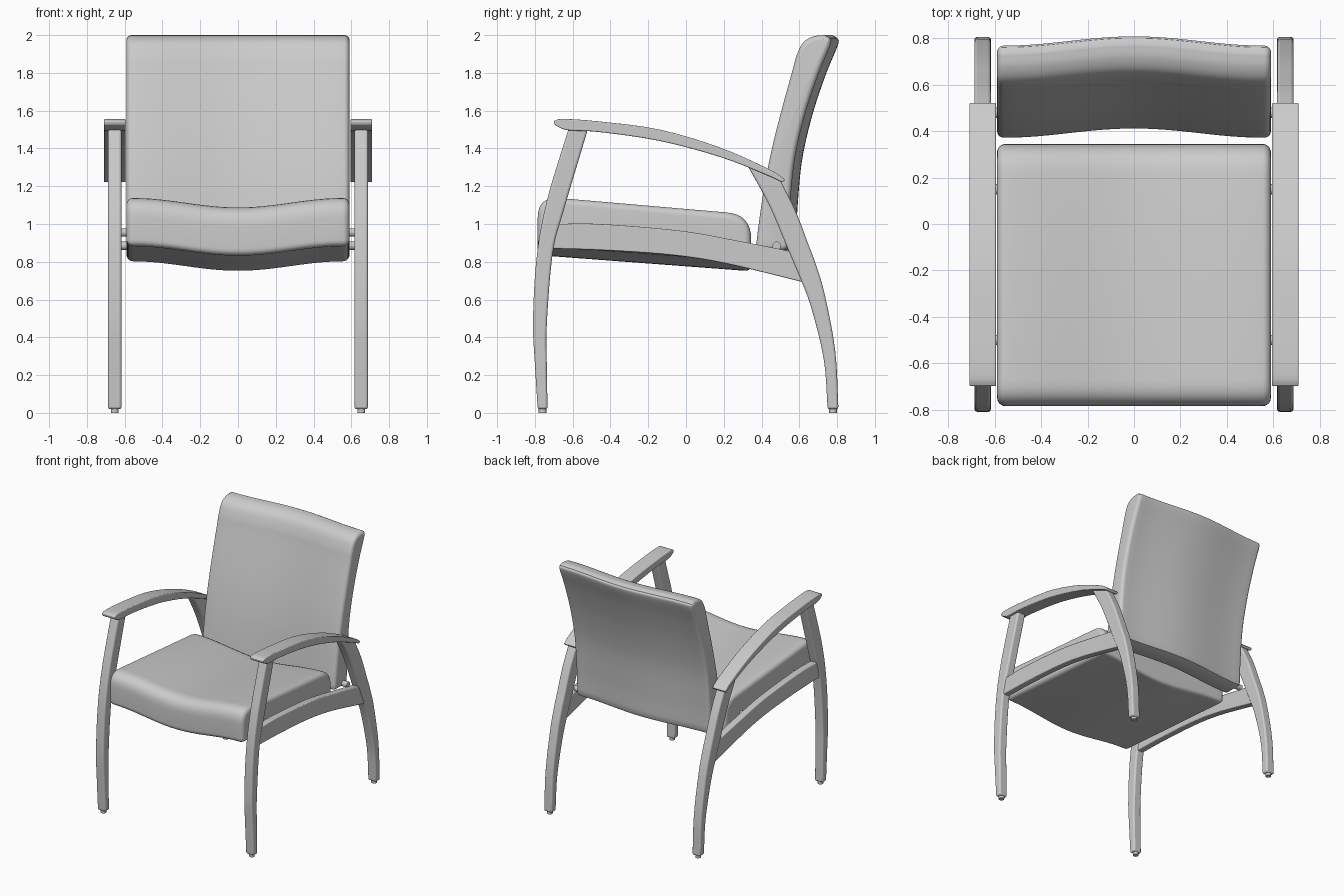
import bpy, bmesh, math
from mathutils import Vector

if "Cube" in bpy.data.objects:
    bpy.data.objects.remove(bpy.data.objects["Cube"])


def spline(pts, n=6):
    """Smooth curve through points (Catmull-Rom)."""
    p = [Vector(q) for q in pts]
    p = [2 * p[0] - p[1]] + p + [2 * p[-1] - p[-2]]
    out = []
    for i in range(1, len(p) - 2):
        a, b, c, d = p[i - 1:i + 3]
        for k in range(n):
            t = k / n
            out.append(0.5 * (2 * b + (c - a) * t + (2 * a - 5 * b + 4 * c - d) * t * t
                              + (3 * b - a - 3 * c + d) * t ** 3))
    return out + [p[-2]]


def round_corner(prev, p, nxt, r, n=8):
    """Quadratic fillet at corner p."""
    prev, p, nxt = Vector(prev), Vector(p), Vector(nxt)
    a = p + (prev - p).normalized() * r
    b = p + (nxt - p).normalized() * r
    return [a * (1 - t) ** 2 + p * (1.17 * t * (1 - t) * 2 - 0.17 * 2 * t * (1 - t)) + b * t * t
            for t in (k / n for k in range(n + 1))]


def finish(name, bm, bevel=0, mirror=False):
    bmesh.ops.recalc_face_normals(bm, faces=bm.faces)
    me = bpy.data.meshes.new(name)
    bm.to_mesh(me)
    bm.free()
    ob = bpy.data.objects.new(name, me)
    bpy.context.collection.objects.link(ob)
    if bevel:
        m = ob.modifiers.new("bevel", 'BEVEL')
        m.width, m.segments = bevel, 3
        m.limit_method, m.angle_limit = 'ANGLE', math.radians(45)
    if mirror:
        ob.modifiers.new("mirror", 'MIRROR')
    bpy.ops.object.select_all(action='DESELECT')
    ob.select_set(True)
    bpy.context.view_layer.objects.active = ob
    bpy.ops.object.shade_smooth_by_angle(angle=math.radians(35))
    return ob


def strip(name, edge_a, edge_b, x0, x1, bevel):
    """Curved board between two side-view edges, mirrored to both sides."""
    n = 24

    def sample(pts):
        c = spline(pts, 12)
        return [c[round(i * (len(c) - 1) / n)] for i in range(n + 1)]
    bm = bmesh.new()
    rings = [[bm.verts.new((x, q.x, q.y)) for x, q in ((x0, a), (x1, a), (x1, b), (x0, b))]
             for a, b in zip(sample(edge_a), sample(edge_b))]
    for r, s in zip(rings, rings[1:]):
        for k in range(4):
            j = (k + 1) % 4
            bm.faces.new((r[k], r[j], s[j], s[k]))
    bm.faces.new(rings[0])
    bm.faces.new(rings[-1])
    return finish(name, bm, bevel, True)


def cushion(name, prof, half, r, dy, dz):
    """Profile swept across x, with rounded ends and a curved middle."""
    area = sum(a.x * b.y - b.x * a.y for a, b in zip(prof, prof[1:] + prof[:1]))
    sgn = 1 if area > 0 else -1
    inward = []
    for i, p in enumerate(prof):
        t = (prof[(i + 1) % len(prof)] - prof[i - 1]).normalized()
        inward.append(Vector((-t.y, t.x)) * sgn)
    ends = [(half - r + r * math.sin(a), r - r * math.cos(a))
            for a in (math.pi / 2 * k / 6 for k in range(7))]
    mids = [((half - r) * k / 12, 0) for k in range(-11, 12)]
    stations = [(-x, i) for x, i in reversed(ends)] + mids + ends
    bm = bmesh.new()
    rings = []
    for x, inset in stations:
        w = (1 + math.cos(math.pi * min(1, abs(x) / (half - 0.03)))) / 2
        rings.append([bm.verts.new((x, p.x + n.x * inset + dy * w, p.y + n.y * inset + dz * w))
                      for p, n in zip(prof, inward)])
    m = len(prof)
    for a, b in zip(rings, rings[1:]):
        for k in range(m):
            bm.faces.new((a[k], a[(k + 1) % m], b[(k + 1) % m], b[k]))
    bm.faces.new(rings[0])
    bm.faces.new(rings[-1])
    return finish(name, bm)


# Seat cushion, dished in the middle
corners = [(-.785, .885), (-.785, 1.147), (.345, 1.05), (.345, .80)]
seat = []
for i, r in enumerate((.035, .115, .13, .035)):
    seat += round_corner(corners[i - 1], corners[i], corners[(i + 1) % 4], r)
cushion("seat", seat, .59, .035, 0, -.05)

# Backrest cushion, bowed backwards in the middle
front = spline([(.372, .89), (.385, 1.0), (.415, 1.2), (.455, 1.4), (.505, 1.6), (.56, 1.8),
                (.585, 1.89), (.62, 1.96), (.675, 1.993), (.735, 2.0)])
rear = spline([(.762, 1.985), (.765, 1.95), (.70, 1.79), (.63, 1.58), (.575, 1.34),
               (.55, 1.08), (.542, .89)])
bottom = [Vector(p) for p in ((.532, .867), (.51, .86), (.40, .86), (.38, .867))]
cushion("backrest", front + rear + bottom, .59, .028, .04, 0)

# Front legs
strip("front_leg",
      [(-.785, .02), (-.80, .26), (-.81, .49), (-.79, .83), (-.735, 1.13), (-.62, 1.51)],
      [(-.733, .02), (-.737, .26), (-.737, .47), (-.705, .85), (-.645, 1.08), (-.52, 1.50)],
      .617, .688, .012)

# Back legs sweeping up to the armrests
strip("back_leg",
      [(.75, .02), (.73, .28), (.665, .55), (.61, .70), (.54, .865), (.44, 1.10), (.325, 1.31)],
      [(.807, .02), (.79, .33), (.735, .625), (.69, .78), (.645, .90), (.58, 1.07), (.50, 1.23)],
      .617, .688, .012)

# Side rails
strip("side_rail",
      [(-.70, 1.0), (-.46, 1.0), (-.035, .965), (.28, .91), (.58, .85)],
      [(-.72, .87), (-.46, .862), (-.10, .838), (.20, .793), (.63, .69)],
      .625, .68, .006)

# Armrests
strip("armrest",
      [(-.70, 1.545), (-.65, 1.556), (-.46, 1.543), (-.14, 1.50), (.18, 1.405), (.44, 1.29), (.525, 1.235)],
      [(-.695, 1.525), (-.63, 1.497), (-.46, 1.487), (-.14, 1.44), (.18, 1.355), (.42, 1.262), (.51, 1.22)],
      .595, .71, .006)


def cylinder(name, loc, r, depth, along_x=False):
    bm = bmesh.new()
    bmesh.ops.create_cone(bm, cap_ends=True, segments=20, radius1=r, radius2=r, depth=depth)
    for v in bm.verts:
        if along_x:
            v.co = Vector((v.co.z, v.co.y, -v.co.x))
        v.co += Vector(loc)
    finish(name, bm, 0, True)


# Foot glides
for label, y in (("front", -.759), ("back", .779)):
    cylinder(label + "_foot_glide", (.6525, y, .0125), .021, .025)

# Spacers joining the cushions to the rails
for label, y, z in (("front_spacer", -.50, .955), ("middle_spacer", .15, .885), ("back_spacer", .48, .885)):
    cylinder(label, (.60, y, z), .022, .07, True)
